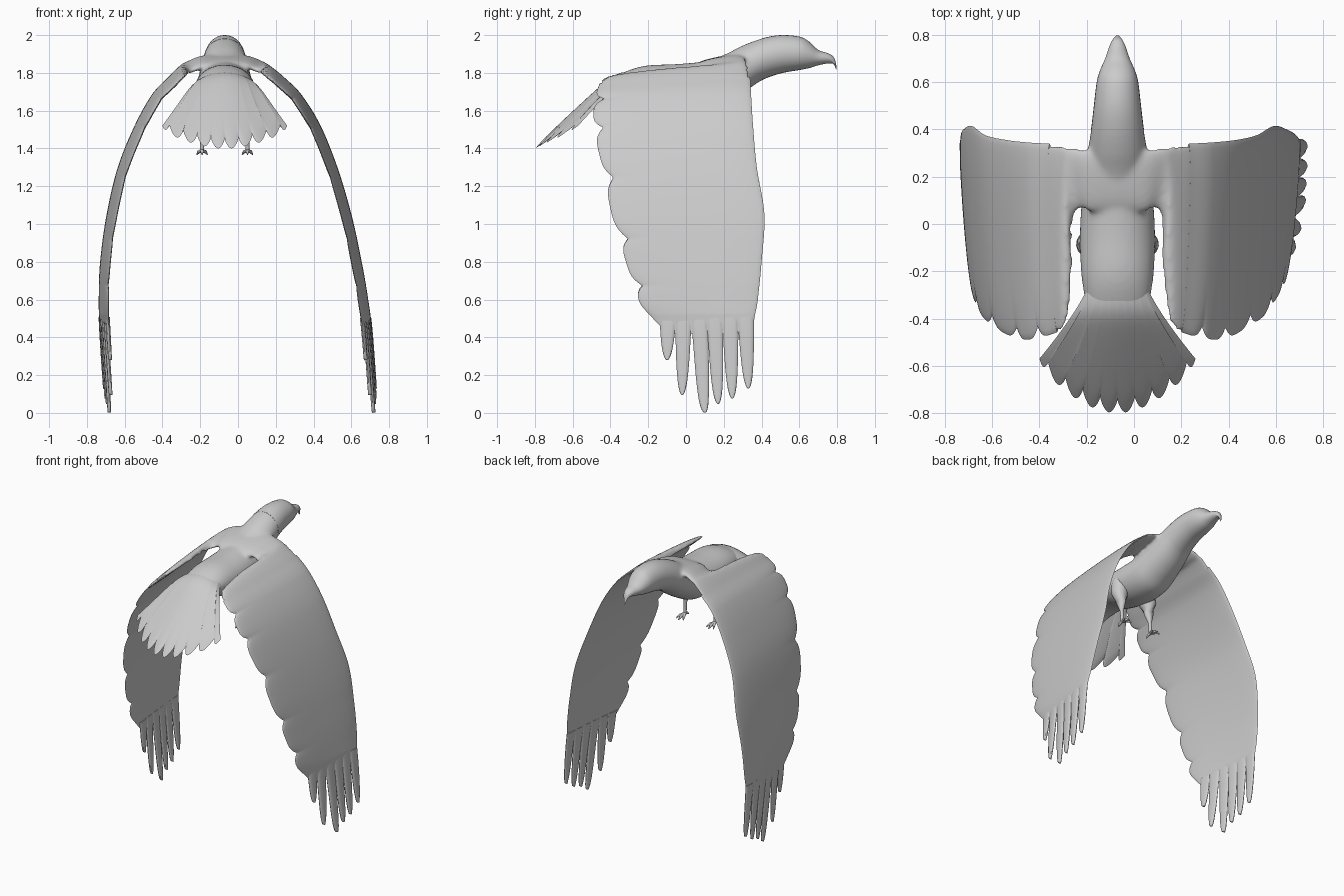
import bpy, bmesh, math
from mathutils import Vector

if "Cube" in bpy.data.objects:
    bpy.data.objects.remove(bpy.data.objects["Cube"])

CX = -0.07  # body centre line

grey = bpy.data.materials.new("plain_grey")
grey.diffuse_color = (0.6, 0.6, 0.6, 1)
grey.use_nodes = True
grey.node_tree.nodes["Principled BSDF"].inputs["Base Color"].default_value = grey.diffuse_color


def spline(rows, s):
    """Catmull-Rom interpolation of tuples at index position s."""
    n = len(rows) - 1
    i = max(0, min(int(s), n - 1))
    t = s - i
    p = [rows[max(0, min(k, n))] for k in (i - 1, i, i + 1, i + 2)]
    return [0.5 * (2 * b + (c - a) * t + (2 * a - 5 * b + 4 * c - d) * t * t
                   + (3 * b - a - 3 * c + d) * t ** 3) for a, b, c, d in zip(*p)]


def loft(name, *skins):
    """Skin sets of closed rings of equal length and cap both ends."""
    bm = bmesh.new()
    for rings in skins:
        vs = [[bm.verts.new(p) for p in r] for r in rings]
        n = len(rings[0])
        for a, b in zip(vs, vs[1:]):
            for k in range(n):
                bm.faces.new((a[k], a[(k + 1) % n], b[(k + 1) % n], b[k]))
        bm.faces.new(vs[0])
        bm.faces.new(vs[-1])
    bmesh.ops.remove_doubles(bm, verts=bm.verts, dist=1e-5)
    bmesh.ops.recalc_face_normals(bm, faces=bm.faces)
    me = bpy.data.meshes.new(name)
    bm.to_mesh(me)
    bm.free()
    me.materials.append(grey)
    ob = bpy.data.objects.new(name, me)
    bpy.context.collection.objects.link(ob)
    bpy.context.view_layer.objects.active = ob
    ob.select_set(True)
    bpy.ops.object.shade_smooth_by_angle(angle=math.radians(50))
    ob.select_set(False)
    return ob


def tube(name, pts, radii, n=10):
    pts = [Vector(p) for p in pts]
    rings = []
    for i, p in enumerate(pts):
        d = (pts[min(i + 1, len(pts) - 1)] - pts[max(i - 1, 0)]).normalized()
        q = d.to_track_quat('Z', 'Y')
        rings.append([p + q @ Vector((radii[i] * math.cos(a), radii[i] * math.sin(a), 0))
                      for a in (2 * math.pi * k / n for k in range(n))])
    return loft(name, rings)


# Body with head and hooked beak: y, top, bottom, half width
BODY = [(-.54, 1.60, 1.58, .07), (-.48, 1.685, 1.645, .10), (-.4, 1.765, 1.66, .125),
        (-.3, 1.815, 1.645, .142), (-.2, 1.84, 1.61, .155), (-.05, 1.847, 1.58, .16),
        (.1, 1.862, 1.585, .152), (.2, 1.895, 1.63, .14), (.3, 1.945, 1.69, .128),
        (.4, 1.982, 1.76, .112), (.5, 2.0, 1.797, .10), (.6, 1.992, 1.815, .088),
        (.65, 1.967, 1.825, .074), (.7, 1.922, 1.84, .052), (.75, 1.905, 1.85, .035),
        (.778, 1.888, 1.848, .022), (.791, 1.862, 1.828, .012), (.798, 1.828, 1.81, .004)]
body = []
for i in range(4 * (len(BODY) - 1) + 1):
    y, top, bot, hw = spline(BODY, i / 4)
    mid, h = (top + bot) / 2, (top - bot) / 2
    body.append([(CX + hw * math.cos(a), y, mid + h * math.sin(a))
                 for a in (2 * math.pi * k / 32 for k in range(32))])
loft("head", body[36:])

# Wing sections: z, right x, left x, leading y, trailing y
WING = [(1.885, -.07, -.07, .29, .05), (1.88, .05, -.19, .315, .05),
        (1.85, .13, -.268, .325, .045), (1.84, .15, -.29, .33, -.22),
        (1.815, .185, -.32, .335, -.43), (1.77, .24, -.365, .34, -.46),
        (1.68, .33, -.45, .345, -.485), (1.52, .43, -.54, .355, -.485),
        (1.30, .52, -.63, .375, -.44), (1.05, .595, -.69, .415, -.39),
        (.8, .65, -.725, .40, -.315), (.6, .685, -.733, .38, -.25),
        (.42, .708, -.728, .355, -.14), (0, .738, -.70, .355, -.14)]
# Heights where the trailing edge is notched between feathers
NOTCHES = (1.83, 1.69, 1.53, 1.26, .93, .68, .43, .2)


def wing_frame(s, side):
    col = 1 if side > 0 else 2
    r = spline(WING, s)
    a, b = spline(WING, max(s - .05, 0)), spline(WING, min(s + .05, 13))
    d = Vector((b[col] - a[col], 0, b[0] - a[0])).normalized()
    normal = Vector((-d.z * side, 0, abs(d.x)))  # outward and up
    return Vector((r[col], 0, r[0])), normal, r[3], r[4]


def blade(p, normal, y0, y1, le, te, half, n=18):
    """Closed rounded section from y0 to y1 lying on the cambered wing surface."""
    top, bot = [], []
    for k in range(n + 1):
        u = .5 - .5 * math.cos(math.pi * k / n)
        y = y0 + (y1 - y0) * u
        w = max(0, min(1, (y - te) / (le - te)))
        sag = -.045 * (1 - w) ** 1.5 - .003
        th = half * max(0, 1 - (2 * u - 1) ** 4) ** .5
        base = p + Vector((0, y, 0))
        top.append(base + normal * (sag + th))
        bot.append(base + normal * (sag - th))
    return top + bot[-2:0:-1]


def wing_rings(side, s0, s1, count):
    rings = []
    for i in range(count + 1):
        s = s0 + (s1 - s0) * i / count
        p, nrm, le, te = wing_frame(s, side)
        y0 = te
        if s > 4:  # scalloped trailing edge
            for hi, lo in zip(NOTCHES, NOTCHES[1:]):
                if lo <= p.z < hi:
                    bump = math.sin(math.pi * (hi - p.z) / (hi - lo))
                    y0 += .05 * (1 - bump) ** 2
        half = (.02 - .0008 * s) * (1 - .7 * max(0, s - 11.5) / .5)
        rings.append(blade(p, nrm, y0, le, le, te, half))
    return rings


# Torso fused smoothly with both wing roots
torso = loft("torso_and_shoulders", body[:40], wing_rings(1, 0, 5.7, 60), wing_rings(-1, 0, 5.7, 60))
rm = torso.modifiers.new("fuse", 'REMESH')
rm.mode = 'VOXEL'
rm.voxel_size = .01
rm.use_smooth_shade = True
sm = torso.modifiers.new("soften", 'SMOOTH')
sm.factor = .5
sm.iterations = 16

# Primary feather tips (y, z) beyond the wing edge
TIPS = [(-.10, .28), (-.02, .12), (.10, .005), (.17, .07), (.245, .10), (.33, .15)]

for side, label in ((1, "right"), (-1, "left")):
    loft(label + "_wing", wing_rings(side, 4.9, 12, 140))
    for j, (ty, tz) in enumerate(TIPS):
        root = -.095 + .082 * j
        s1 = 12 + (.42 - tz) / .42
        rings = []
        for k in range(21):
            v = math.sin(math.pi / 2 * k / 20)
            p, nrm, le, te = wing_frame(11.6 + (s1 - 11.6) * v, side)
            c = root + (ty - root) * v ** 1.3
            hw = (.045 - .013 * v) * max(0, 1 - v ** 5) ** .5 + .0005
            rings.append(blade(p, nrm, c - hw, c + hw, .355, -.14, .0095, 6))
        loft(f"{label}_feather_{j + 1}", rings)

# Fan tail with pointed feather ends, lofted from side to side
rings = []
for i in range(145):
    u = -1 + 2 * i / 144
    tooth = abs(math.sin(math.pi * (4.5 * (u + 1) + .5)))
    edge_x = .33 * u
    edge_y = -.80 + .20 * abs(u) ** 1.9 + .055 * (1 - tooth ** .8)
    edge_y += .03 * max(0, (abs(u) - .93) / .07) ** 2
    top, bot = [], []
    for k in range(17):
        v = k / 16
        y = -.25 + (edge_y + .25) * v
        x = .12 * u + (edge_x - .12 * u) * v ** 1.25
        line = 1.40 + .93 * (y + .8)
        z = line - .5 * (line - 1.80 + math.sqrt((line - 1.80) ** 2 + .002))
        z -= .09 * u * u * (.35 + .65 * v)
        th = .014 * max(0, 1 - v ** 6) ** .5 * max(0, 1 - u ** 10) ** .5
        top.append((CX + x, y, z + th))
        bot.append((CX + x, y, z - th))
    rings.append(top + bot[-2::-1])
loft("tail", rings)

# Legs with thighs and clawed toes
FY = -.06
for x, label in ((.05, "right"), (-.19, "left")):
    inner = x + (CX - x) * .2
    tube(label + "_leg", [(inner, FY - .03, 1.69), (x, FY - .025, 1.61), (x, FY - .015, 1.54),
                          (x, FY - .005, 1.47), (x, FY, 1.385)],
         [.07, .056, .032, .012, .010], 14)
    for k, (dx, dy) in enumerate(((-.028, .06), (0, .075), (.028, .06), (0, -.04))):
        tube(f"{label}_toe_{k + 1}", [(x, FY, 1.388), (x + dx * .6, FY + dy * .6, 1.383),
                                      (x + dx, FY + dy, 1.368)], [.010, .009, .003], 8)
